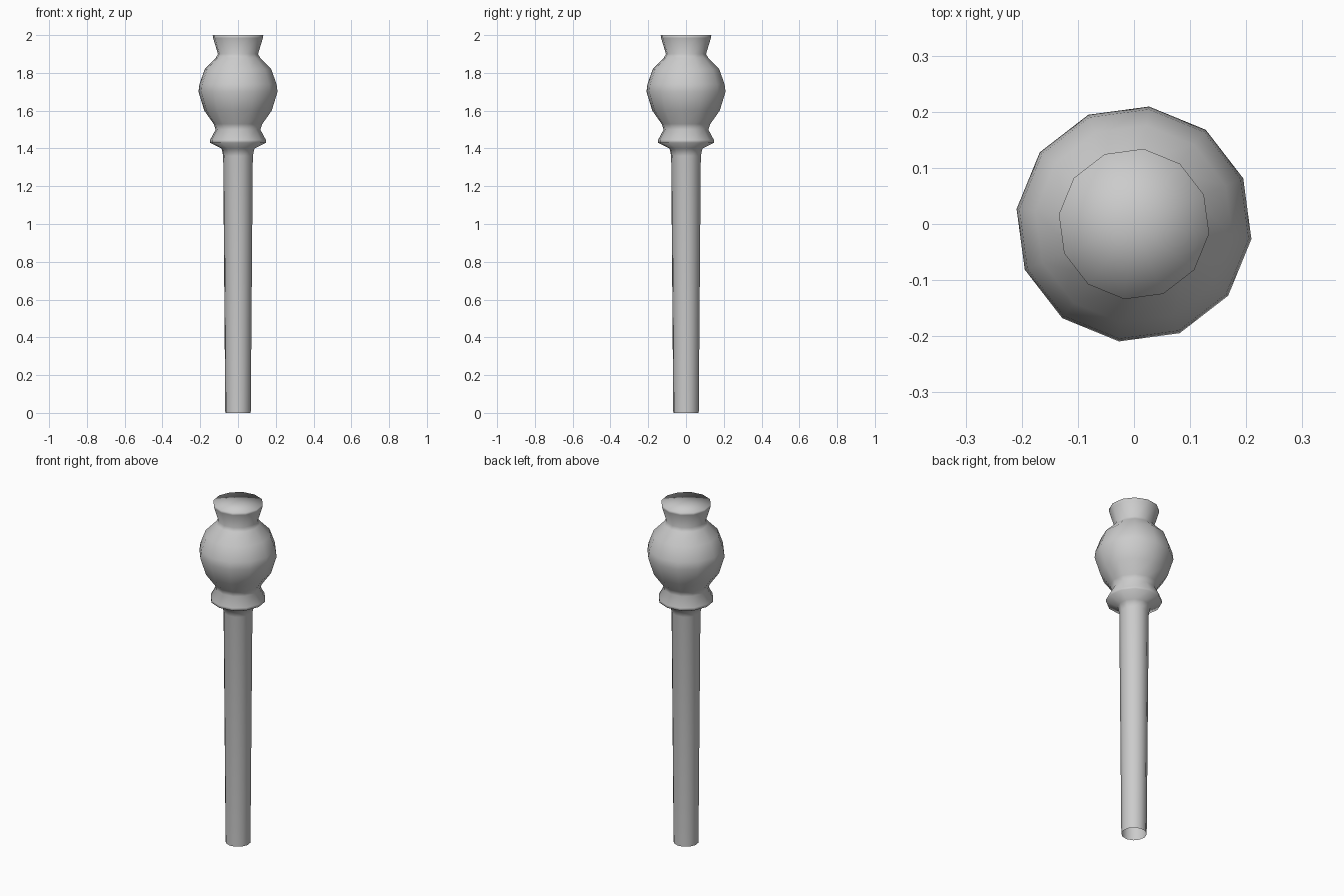
import bpy, bmesh, math

if "Cube" in bpy.data.objects:
    bpy.data.objects.remove(bpy.data.objects["Cube"])

SIDES = 12
OFFSET = math.radians(-7.3)

# (radius, height) profile of the post from foot to rim
PROFILE = [
    (0.068, 0.0), (0.079, 1.36), (0.088, 1.40), (0.149, 1.43), (0.149, 1.445),
    (0.119, 1.50), (0.130, 1.53), (0.180, 1.60), (0.211, 1.70), (0.206, 1.74),
    (0.177, 1.82), (0.118, 1.88), (0.107, 1.90), (0.133, 1.985), (0.135, 2.0),
]


def lathe(name, profile):
    bm = bmesh.new()
    rings = []
    for r, z in profile:
        angles = [OFFSET + math.tau * i / SIDES for i in range(SIDES)]
        rings.append([bm.verts.new((r * math.cos(a), r * math.sin(a), z)) for a in angles])
    for low, high in zip(rings, rings[1:]):
        for i in range(SIDES):
            j = (i + 1) % SIDES
            bm.faces.new((low[i], low[j], high[j], high[i]))
    # flat top, open foot
    centre = bm.verts.new((0, 0, profile[-1][1]))
    for i in range(SIDES):
        bm.faces.new((rings[-1][i], rings[-1][(i + 1) % SIDES], centre))
    for f in bm.faces:
        f.smooth = True
    mesh = bpy.data.meshes.new(name)
    bm.to_mesh(mesh)
    bm.free()
    obj = bpy.data.objects.new(name, mesh)
    bpy.context.collection.objects.link(obj)
    return obj


# Turned post with collar, bulb and flared rim
lathe("turned_post", PROFILE)
